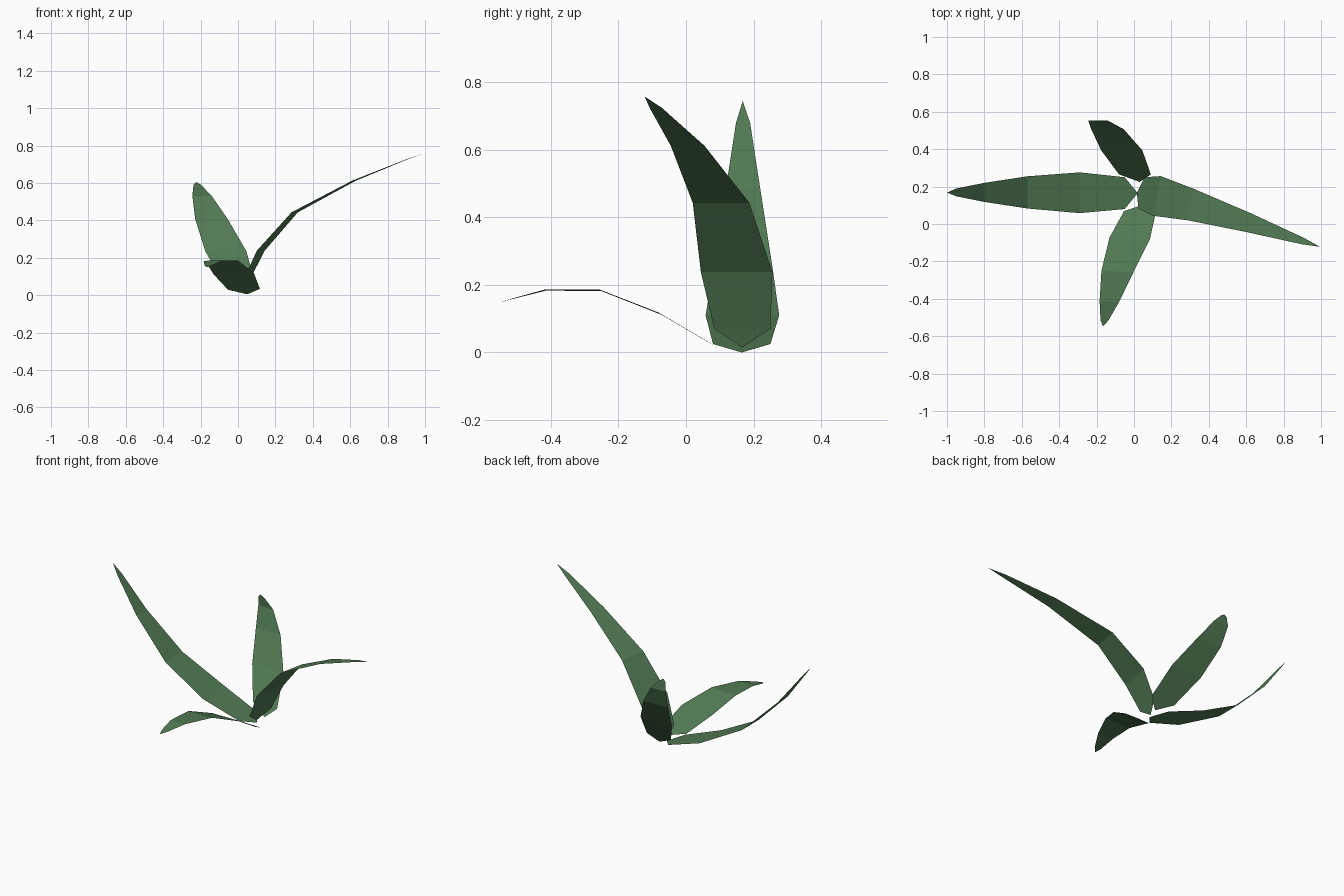
import bpy
import bmesh
from mathutils import Vector

leaf_green = bpy.data.materials.new("leaf green")
leaf_green.diffuse_color = (0.083, 0.195, 0.087, 1.0)


def make_leaf(name, across, stations):
    """Thin folded blade: each station is a midrib point and a half width."""
    across = Vector(across)
    bm = bmesh.new()
    rows = []
    for x, y, z, half in stations:
        mid = Vector((x, y, z))
        offsets = (-half, half) if half else (0,)
        rows.append([bm.verts.new(mid + across * o) for o in offsets])
    # bridge neighbouring rows; pointed ends become triangles
    for a, b in zip(rows, rows[1:]):
        bm.faces.new(a + b[::-1])
    bmesh.ops.recalc_face_normals(bm, faces=bm.faces)
    # the inner side of a rising leaf faces up
    if sum(f.normal.z * f.calc_area() for f in bm.faces) < 0:
        bmesh.ops.reverse_faces(bm, faces=bm.faces)
    mesh = bpy.data.meshes.new(name)
    bm.to_mesh(mesh)
    bm.free()
    mesh.materials.append(leaf_green)
    obj = bpy.data.objects.new(name, mesh)
    bpy.context.collection.objects.link(obj)


# Long leaf curving up to the left
make_leaf("left_leaf", (0, 1, 0), [
    (0.02, 0.165, 0.0, 0),
    (-0.05, 0.165, 0.025, 0.085),
    (-0.29, 0.167, 0.11, 0.109),
    (-0.57, 0.169, 0.26, 0.086),
    (-0.80, 0.169, 0.485, 0.051),
    (-0.95, 0.169, 0.68, 0.021),
    (-1.0, 0.168, 0.745, 0)])

# Long leaf rising to the right and drooping outwards
make_leaf("right_leaf", (0.2, 1, 0), [
    (0.015, 0.167, 0.015, 0),
    (0.04, 0.167, 0.07, 0.083),
    (0.122, 0.15, 0.238, 0.106),
    (0.303, 0.104, 0.443, 0.084),
    (0.62, 0.005, 0.612, 0.05),
    (0.90, -0.09, 0.725, 0.018),
    (0.995, -0.122, 0.758, 0)])

# Upright leaf at the back
make_leaf("back_leaf", (1, 0, 0), [
    (0.03, 0.225, 0.015, 0),
    (0.005, 0.265, 0.07, 0.085),
    (-0.065, 0.393, 0.235, 0.11),
    (-0.142, 0.507, 0.407, 0.087),
    (-0.192, 0.553, 0.53, 0.052),
    (-0.218, 0.548, 0.59, 0.02),
    (-0.224, 0.545, 0.605, 0)])

# Short leaf arching over the front
make_leaf("front_leaf", (1, -0.04, 0.03), [
    (0.05, 0.103, 0.005, 0),
    (0.032, 0.066, 0.031, 0.085),
    (-0.023, -0.077, 0.115, 0.108),
    (-0.088, -0.253, 0.184, 0.086),
    (-0.132, -0.415, 0.185, 0.052),
    (-0.158, -0.515, 0.159, 0.021),
    (-0.166, -0.548, 0.149, 0)])
